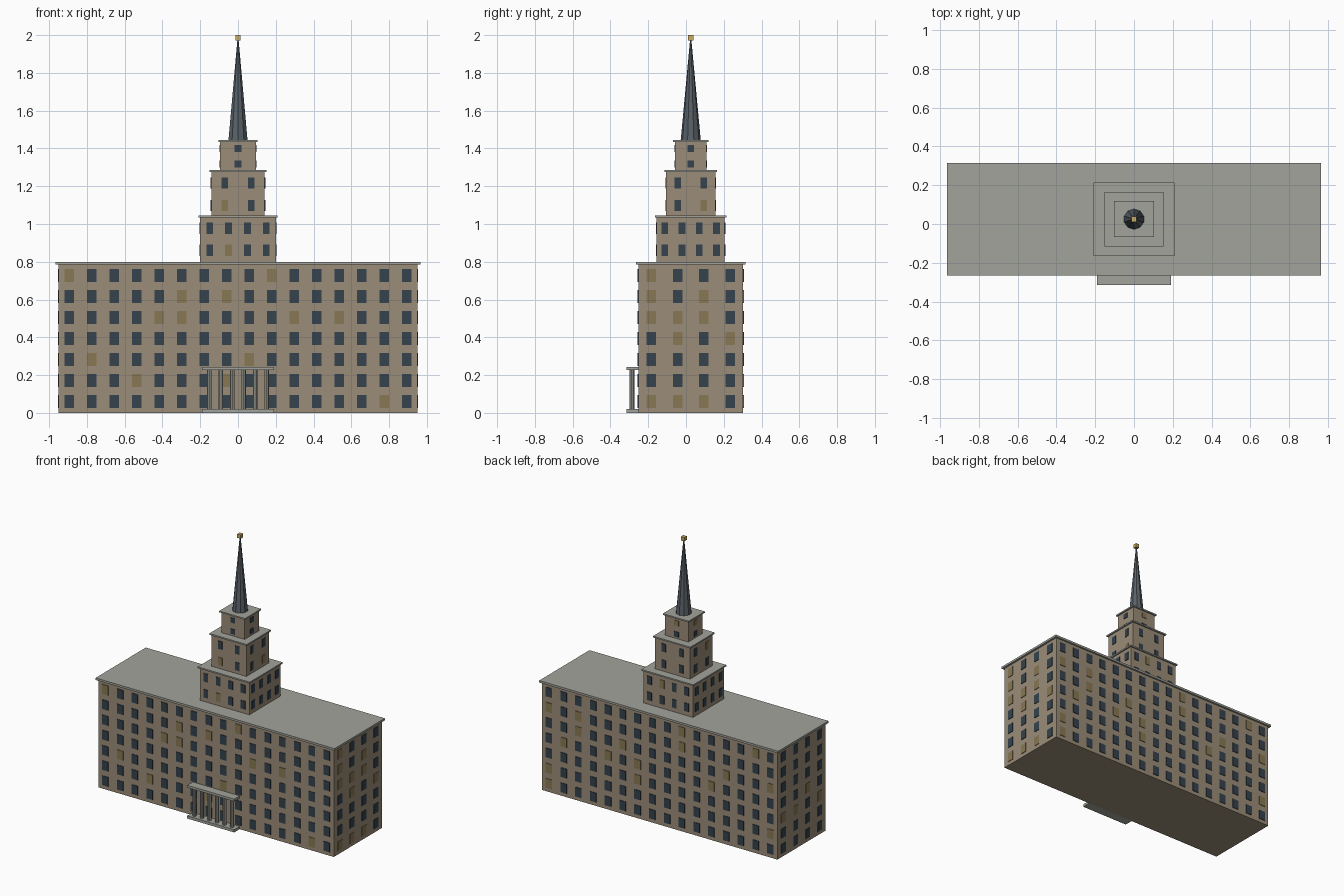
import bpy, bmesh, math, random
from mathutils import Matrix

if "Cube" in bpy.data.objects:
    bpy.data.objects.remove(bpy.data.objects["Cube"])

random.seed(4)
CY = 0.025  # depth centre of the building body


def material(name, rgb):
    m = bpy.data.materials.new(name)
    m.diffuse_color = (*rgb, 1)
    m.use_nodes = True
    m.node_tree.nodes["Principled BSDF"].inputs["Base Color"].default_value = m.diffuse_color
    return m


STONE = material("stone", (0.33, 0.265, 0.19))
TRIM = material("trim", (0.36, 0.37, 0.33))
GLASS = material("dark_glass", (0.035, 0.055, 0.075))
LIT = material("lit_glass", (0.25, 0.185, 0.085))
SLATE = material("slate", (0.10, 0.12, 0.14))
GOLD = material("gold", (0.60, 0.42, 0.13))


def finish(bm, name, mats):
    me = bpy.data.meshes.new(name)
    bm.to_mesh(me)
    bm.free()
    for m in mats:
        me.materials.append(m)
    ob = bpy.data.objects.new(name, me)
    bpy.context.collection.objects.link(ob)
    return ob


def add_box(bm, centre, size, mat=0):
    mx = Matrix.Translation(centre) @ Matrix.Diagonal((*size, 1))
    verts = bmesh.ops.create_cube(bm, size=1, matrix=mx)["verts"]
    for f in {f for v in verts for f in v.link_faces}:
        f.material_index = mat


def block(name, hx, hy, z0, z1, mat, y=CY):
    bm = bmesh.new()
    add_box(bm, (0, y, (z0 + z1) / 2), (2 * hx, 2 * hy, z1 - z0))
    return finish(bm, name, [mat])


def frustum(bm, x, y, z0, z1, r0, r1, n):
    bmesh.ops.create_cone(bm, cap_ends=True, segments=n, radius1=r0, radius2=r1,
                          depth=z1 - z0, matrix=Matrix.Translation((x, y, (z0 + z1) / 2)))


def spread(n, half):
    return [0.0] if n == 1 else [-half + 2 * half * i / (n - 1) for i in range(n)]


def windows(name, hx, hy, nx, ny, sx, sy, zs, w, h, lit):
    """Thin panes on all four walls; lit maps a side to its glowing (column, row) pairs."""
    bm = bmesh.new()
    t = 0.008
    for side in ("front", "back", "right", "left"):
        long = side in ("front", "back")
        sign = -1 if side in ("front", "left") else 1
        for c, u in enumerate(spread(nx, sx) if long else spread(ny, sy)):
            for r, z in enumerate(zs):
                glow = (c, r) in lit[side] if side in lit else random.random() < 0.13
                if long:
                    add_box(bm, (u, CY + sign * hy, z), (w, t, h), int(glow))
                else:
                    add_box(bm, (sign * hx, CY + u, z), (t, w, h), int(glow))
    return finish(bm, name, [GLASS, LIT])


# Main block with cornice roof
block("main_block", 0.95, 0.277, 0, 0.785, STONE)
block("main_roof", 0.965, 0.29, 0.785, 0.80, TRIM)
windows("main_windows", 0.95, 0.277, 16, 4, 0.894, 0.209,
        [0.061 + 0.1112 * i for i in range(7)], 0.05, 0.068,
        {"front": {(0, 6), (9, 6), (5, 5), (7, 5), (4, 4), (5, 4), (10, 4), (12, 4),
                   (1, 2), (8, 2), (3, 1), (7, 1), (14, 0)},
         "right": {(0, 6), (0, 5), (2, 5), (0, 4), (1, 4), (2, 4), (1, 3), (3, 3),
                   (0, 0), (1, 0), (2, 0)}})

# Stepped tower: half sizes, heights, window layout
tiers = [
    ("lower", 0.20, 0.18, 0.80, 1.035, 4, 0.15, 0.137, (0.861, 0.977), 0.036, 0.06,
     {"front": {(1, 0)}, "right": set()}),
    ("middle", 0.141, 0.13, 1.045, 1.275, 2, 0.07, 0.068, (1.099, 1.218), 0.034, 0.058,
     {"front": {(0, 0)}, "right": {(1, 0)}}),
    ("upper", 0.094, 0.083, 1.285, 1.434, 1, 0, 0, (1.317, 1.399), 0.036, 0.037,
     {"front": set(), "right": set()}),
]
for name, hx, hy, z0, z1, n, sx, sy, zs, w, h, lit in tiers:
    block(name + "_tier", hx, hy, z0, z1, STONE)
    block(name + "_tier_cap", hx + 0.01, hy + 0.01, z1, z1 + 0.01, TRIM)
    windows(name + "_tier_windows", hx, hy, n, n, sx, sy, zs, w, h, lit)

# Spire and finial
bm = bmesh.new()
frustum(bm, 0, CY, 1.444, 1.98, 0.053, 0.003, 10)
finish(bm, "spire", [SLATE])
block("finial", 0.014, 0.014, 1.972, 2.0, GOLD)

# Entrance portico
block("portico_base", 0.19, 0.033, 0, 0.02, TRIM, -0.282)
block("portico_roof", 0.19, 0.033, 0.226, 0.243, TRIM, -0.282)
bm = bmesh.new()
for x in spread(6, 0.152):
    frustum(bm, x, -0.285, 0.02, 0.226, 0.0135, 0.0135, 10)
finish(bm, "portico_columns", [TRIM])
